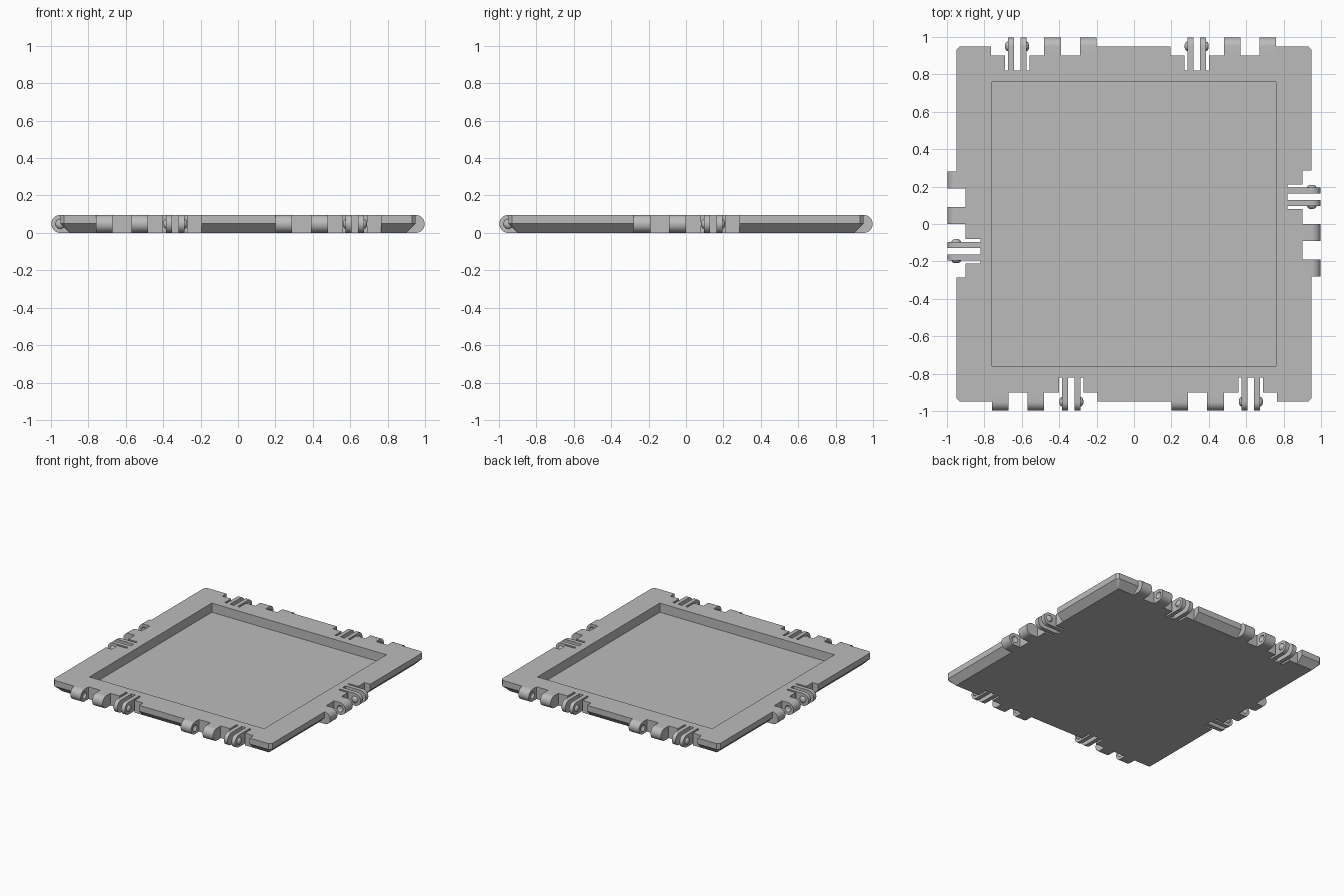
import bpy, bmesh, math
from mathutils import Matrix

if "Cube" in bpy.data.objects:
    bpy.data.objects.remove(bpy.data.objects["Cube"])

H = 0.096            # plate height
R = H / 2            # hinge radius
EDGE = 0.95          # plate half width, also the hinge axis
INSET = 0.90         # notch depth line
SLOT = 0.82          # clip slot depth line
CUT = 0.02           # corner cut
SIDES = [[-0.48, 0.48], [0.0]] * 2   # hinge centres: front, right, back, left

gray = bpy.data.materials.new("plain gray")
gray.use_nodes = True
color = (0.5, 0.5, 0.5, 1)
gray.diffuse_color = color
gray.node_tree.nodes["Principled BSDF"].inputs["Base Color"].default_value = color


def finish(bm, name, smooth=False):
    bmesh.ops.remove_doubles(bm, verts=bm.verts, dist=1e-5)
    bmesh.ops.recalc_face_normals(bm, faces=bm.faces)
    mesh = bpy.data.meshes.new(name)
    bm.to_mesh(mesh)
    bm.free()
    mesh.materials.append(gray)
    ob = bpy.data.objects.new(name, mesh)
    bpy.context.collection.objects.link(ob)
    if smooth:
        bpy.ops.object.select_all(action='DESELECT')
        ob.select_set(True)
        bpy.context.view_layer.objects.active = ob
        bpy.ops.object.shade_smooth_by_angle(angle=math.radians(35))
    return ob


def ring(bm, pts):
    return [bm.verts.new(p) for p in pts]


def bridge(bm, a, b):
    for i in range(len(a)):
        j = (i + 1) % len(a)
        bm.faces.new((a[i], a[j], b[j], b[i]))


def fill_between(bm, outer, inner):
    edges = []
    for loop in (outer, inner):
        for i, v in enumerate(loop):
            pair = (v, loop[(i + 1) % len(loop)])
            edges.append(bm.edges.get(pair) or bm.edges.new(pair))
    bmesh.ops.triangle_fill(bm, use_beauty=True, edges=edges)


# Plate outline with hinge notches, walked side by side
notch = [(-0.28, EDGE), (-0.28, INSET), (0.08, INSET), (0.08, SLOT),
         (0.21, SLOT), (0.21, INSET), (0.285, INSET), (0.285, EDGE)]
outline = []
for k, centres in enumerate(SIDES):
    side = [(CUT - EDGE, EDGE)]
    side += [(c + t, r) for c in centres for t, r in notch]
    side.append((EDGE - CUT, EDGE))
    for t, r in side:
        for _ in range(k):
            t, r = r, -t
        outline.append((t, -r))


def clamp(v):
    return max(-INSET, min(INSET, v))


# Plate: upright rim, chamfered lower edge, shallow square tray
bm = bmesh.new()
top = ring(bm, [(x, y, H) for x, y in outline])
mid = ring(bm, [(x, y, 0.05) for x, y in outline])
low = ring(bm, [(clamp(x), clamp(y), 0) for x, y in outline])
bridge(bm, top, mid)
bridge(bm, mid, low)
bmesh.ops.remove_doubles(bm, verts=low, dist=1e-5)
base = [e for e in bm.edges if e.is_boundary and all(v.co.z < 0.01 for v in e.verts)]
bmesh.ops.triangle_fill(bm, use_beauty=True, edges=base)
corners = [(-1, -1), (1, -1), (1, 1), (-1, 1)]
lip, floor = [ring(bm, [(0.76 * x, 0.76 * y, z) for x, y in corners])
              for z in (H, 0.024)]
bridge(bm, lip, floor)
bm.faces.new(floor)
fill_between(bm, top, lip)
finish(bm, "tray_plate")


def hinge_lug(name, t0, t1, root, depth, place):
    """Rounded lug from t0 to t1; a round dimple or bump moves the t1 end by depth."""
    bm = bmesh.new()
    arc = [math.pi * (i / 16 - 0.5) for i in range(17)]
    prof = [(root, 0)] + [(EDGE + R * math.cos(a), R + R * math.sin(a)) for a in arc]
    prof.append((root, H))
    a, b = [ring(bm, [(t, -r, z) for r, z in prof]) for t in (t0, t1)]
    bm.faces.new(a)
    bridge(bm, a, b)
    # Domed dimple or bump
    loops = []
    for step in range(4):
        ang = step * math.pi / 8
        rad = 0.026 * math.cos(ang)
        loops.append(ring(bm, [(t1 + depth * math.sin(ang),
                                -EDGE + rad * math.cos(i * math.pi / 8),
                                R + rad * math.sin(i * math.pi / 8)) for i in range(16)]))
    for one, two in zip(loops, loops[1:]):
        bridge(bm, one, two)
    bm.faces.new(loops[-1])
    fill_between(bm, b, loops[0])
    bm.transform(place)
    finish(bm, name, smooth=True)


# Hinges: two socket knuckles and a two-pronged clip each
for k, (side, centres) in enumerate(zip(("front", "left", "back", "right"), SIDES)):
    for n, c in enumerate(centres, 1):
        place = Matrix.Rotation(k * math.pi / 2, 4, 'Z') @ Matrix.Translation((c, 0, 0))
        tag = f"{side}_{n}"
        hinge_lug(f"outer_knuckle_{tag}", -0.28, -0.19, INSET, -0.016, place)
        hinge_lug(f"inner_knuckle_{tag}", 0.0, -0.09, INSET, 0.016, place)
        hinge_lug(f"clip_prong_a_{tag}", 0.128, 0.096, SLOT, -0.016, place)
        hinge_lug(f"clip_prong_b_{tag}", 0.162, 0.194, SLOT, 0.016, place)
